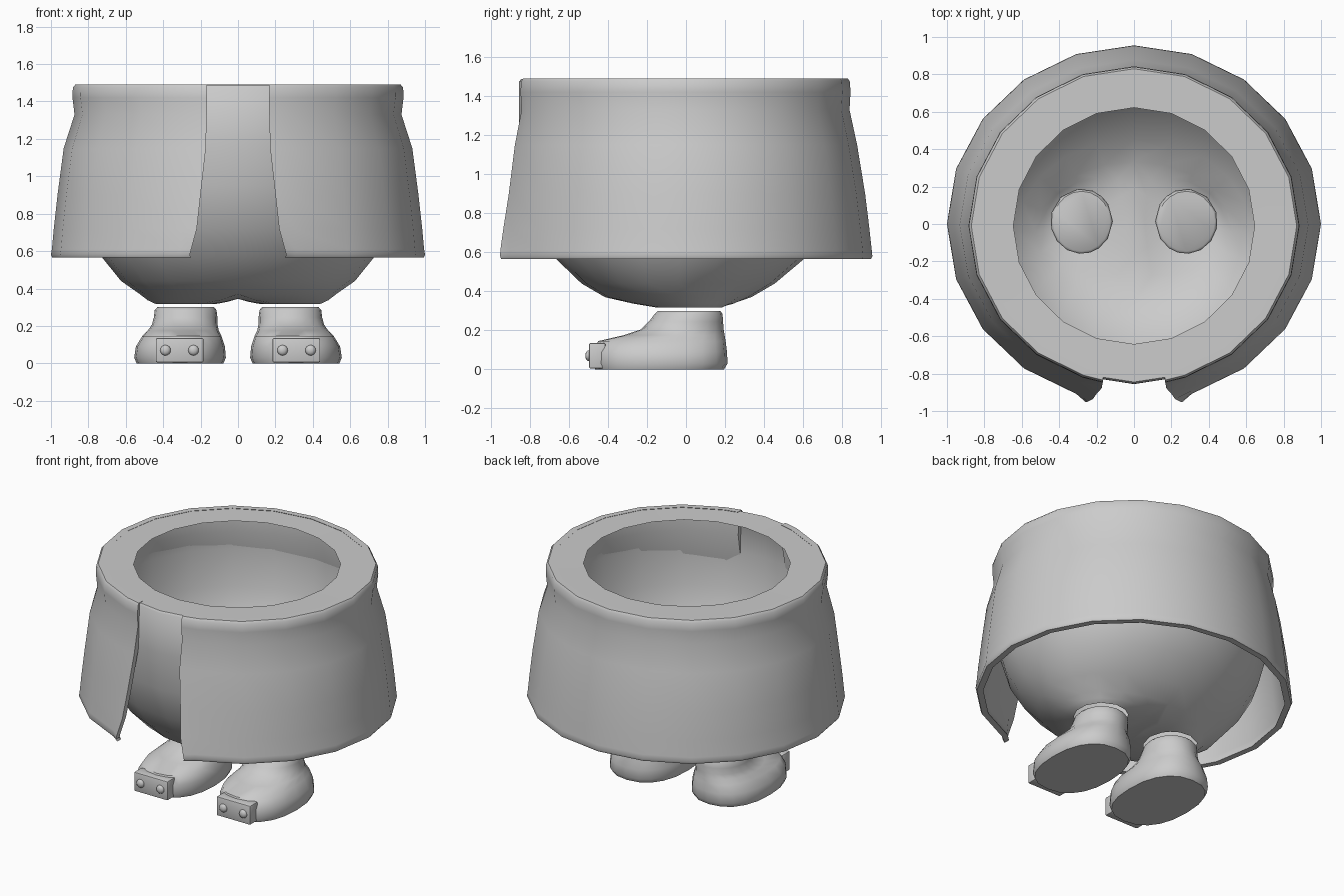
import bpy, bmesh
from math import sin, cos, pi, asin, atan2, radians

if "Cube" in bpy.data.objects:
    bpy.data.objects.remove(bpy.data.objects["Cube"])

SEG = 20
grey = bpy.data.materials.new("plain_grey")
grey.diffuse_color = (0.6, 0.6, 0.6, 1)
grey.use_nodes = True
grey.node_tree.nodes["Principled BSDF"].inputs["Base Color"].default_value = grey.diffuse_color


def finish(bm, name, angle=40, recalc=True):
    """Turn a bmesh into a smooth-shaded object."""
    if recalc:
        bmesh.ops.recalc_face_normals(bm, faces=bm.faces)
    me = bpy.data.meshes.new(name)
    bm.to_mesh(me)
    bm.free()
    me.materials.append(grey)
    ob = bpy.data.objects.new(name, me)
    bpy.context.collection.objects.link(ob)
    bpy.ops.object.select_all(action='DESELECT')
    ob.select_set(True)
    bpy.context.view_layer.objects.active = ob
    bpy.ops.object.shade_smooth_by_angle(angle=radians(angle))
    return ob


def bridge(bm, a, b, closed=True):
    """Quads between two equally long vertex rows."""
    n = len(a)
    for i in range(n if closed else n - 1):
        j = (i + 1) % n
        bm.faces.new((a[i], a[j], b[j], b[i]))


# Coat: thick open-fronted shell; rows are x radius, y radius, y centre, half gap, flare, z
outer = [(.870, .840, -.01, .165, 0, 1.49),
         (.883, .850, -.01, .165, 0, 1.475),
         (.885, .853, -.01, .165, 0, 1.42),
         (.874, .848, -.01, .167, 0, 1.33),
         (.932, .882, -.005, .172, .005, 1.15),
         (.965, .918, 0, .200, .01, .90),
         (.985, .940, 0, .220, .02, .72),
         (.995, .952, 0, .250, .03, .61),
         (1.0, .955, 0, .258, .03, .58),
         (.992, .948, 0, .250, .03, .565)]
inner = [(a - .04, b - .04, c, g, f, z) for a, b, c, g, f, z in reversed(outer)]
bm = bmesh.new()
rows = []
for rx, ry, cy, gap, flare, z in outer + inner:
    g = asin(gap / rx)
    angles = [g] + [2 * pi * k / SEG for k in range(1, SEG)] + [2 * pi - g]
    row = []
    for k, t in enumerate(angles):
        end = flare if k in (0, SEG) else 0
        row.append(bm.verts.new((rx * sin(t), cy - ry * cos(t) - end, z)))
    rows.append(row)
for a, b in zip(rows, rows[1:] + rows[:1]):
    bridge(bm, a, b, closed=False)
n = len(outer)
for col in (0, SEG):                       # front edges of the coat
    for i in range(n - 1):
        bm.faces.new((rows[i][col], rows[i + 1][col],
                      rows[2 * n - 2 - i][col], rows[2 * n - 1 - i][col]))
finish(bm, "coat")

# Body: hollow bowl with a flat rim; rows are x radius, y radius, y centre, z
body = [(.645, .632, -.01, 1.485),
        (.850, .830, -.015, 1.487),
        (.860, .840, -.015, 1.475),
        (.862, .841, -.015, 1.20),
        (.855, .830, -.018, .95),
        (.810, .745, -.02, .72),
        (.730, .640, -.03, .57),
        (.625, .495, -.04, .44),
        (.525, .375, -.04, .37)]
bm = bmesh.new()
rows = [[bm.verts.new((rx * sin(2 * pi * k / SEG), cy - ry * cos(2 * pi * k / SEG), z))
         for k in range(SEG)] for rx, ry, cy, z in body]
for a, b in zip(rows, rows[1:]):
    bridge(bm, a, b)
# Underside: each half runs from its border to a round leg opening
crease = [bm.verts.new((0, y, .345)) for y in (.19, .015, -.17)]
ring = rows[-1]
half = SEG // 2
for s in (1, -1):
    border = [ring[(s * k) % SEG] for k in range(half + 1)] + crease
    middle, hole = [], []
    for v in border:
        t = atan2(v.co.y - .015, v.co.x - s * .28)
        hx, hy = s * .28 + .165 * cos(t), .015 + .172 * sin(t)
        hole.append(bm.verts.new((hx, hy, .318)))
        middle.append(bm.verts.new((hx * .5 + v.co.x * .5, hy * .5 + v.co.y * .5,
                                    .32 + (v.co.z - .32) * .35)))
    bridge(bm, border, middle)
    bridge(bm, middle, hole)
finish(bm, "body", 50)

# Shoes: stacked ovals; rows are x centre, x radius, front y, back y, z
shoe = [(.310, .232, -.465, .195, 0),
        (.310, .245, -.475, .213, .03),
        (.308, .238, -.475, .210, .09),
        (.300, .212, -.450, .203, .145),
        (.293, .190, -.320, .198, .175),
        (.285, .176, -.230, .193, .205),
        (.280, .170, -.190, .190, .245),
        (.280, .165, -.160, .187, .285),
        (.280, .152, -.145, .175, .30)]
for s, side in ((1, "right"), (-1, "left")):
    bm = bmesh.new()
    rows = []
    for cx, rx, front, back, z in shoe:
        cy, ry = (front + back) / 2, (back - front) / 2
        p = .85 if z < .16 else 1          # squarer outline near the sole
        row = []
        for k in range(SEG):
            c, q = cos(2 * pi * k / SEG), sin(2 * pi * k / SEG)
            x = rx * abs(c) ** p * (1 if c > 0 else -1)
            y = ry * abs(q) ** p * (1 if q > 0 else -1)
            row.append(bm.verts.new((s * (cx + x), cy + y, z)))
        rows.append(row)
    for a, b in zip(rows, rows[1:]):
        bridge(bm, a, b)
    bm.faces.new(rows[0])
    bm.faces.new(rows[-1])
    finish(bm, side + "_shoe", 50)

    # Toe plate
    bm = bmesh.new()
    bmesh.ops.create_cube(bm, size=1)
    for v in bm.verts:
        v.co = (s * .312 + v.co.x * .255, -.455 + v.co.y * .085, .07 + v.co.z * .13)
    bmesh.ops.bevel(bm, geom=bm.edges[:], offset=.008, segments=2, affect='EDGES', profile=.5)
    finish(bm, side + "_toe_plate")

    # Rivets
    bm = bmesh.new()
    for x in (.238, .388):
        made = bmesh.ops.create_uvsphere(bm, u_segments=12, v_segments=8, radius=.028)
        for v in made["verts"]:
            v.co = (s * x + v.co.x, -.498 + v.co.y * .65, .07 + v.co.z)
    finish(bm, side + "_rivets", 60)
